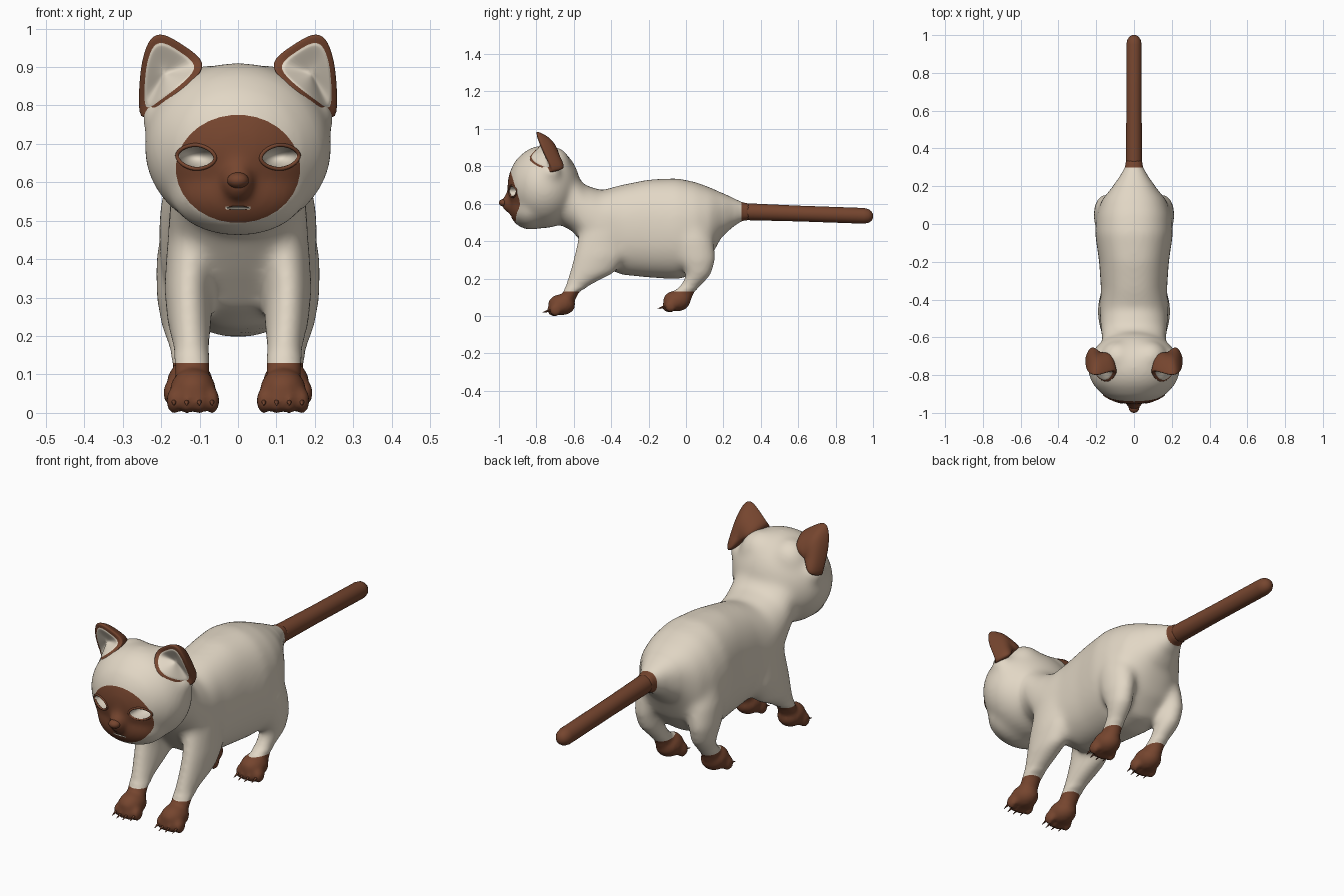
import bpy, bmesh, math
from mathutils import Vector, Matrix
from mathutils.bvhtree import BVHTree

if "Cube" in bpy.data.objects:
    bpy.data.objects.remove(bpy.data.objects["Cube"])


def material(name, rgb):
    m = bpy.data.materials.new(name)
    m.use_nodes = True
    m.diffuse_color = (*rgb, 1)
    bsdf = m.node_tree.nodes["Principled BSDF"]
    bsdf.inputs["Base Color"].default_value = (*rgb, 1)
    bsdf.inputs["Roughness"].default_value = 0.8
    return m


CREAM = material("cream fur", (0.76, 0.68, 0.56))
BROWN = material("brown fur", (0.18, 0.06, 0.028))
X, Y, Z = Vector((1, 0, 0)), Vector((0, 1, 0)), Vector((0, 0, 1))


def to_object(bm, name, mats):
    bmesh.ops.recalc_face_normals(bm, faces=bm.faces)
    for f in bm.faces:
        f.smooth = True
    me = bpy.data.meshes.new(name)
    bm.to_mesh(me)
    bm.free()
    ob = bpy.data.objects.new(name, me)
    bpy.context.collection.objects.link(ob)
    for m in mats:
        me.materials.append(m)
    return ob


def bake(ob):
    """Replace the mesh by its modified result."""
    bpy.context.view_layer.update()
    dg = bpy.context.evaluated_depsgraph_get()
    ob_mesh = bpy.data.meshes.new_from_object(ob.evaluated_get(dg))
    ob.modifiers.clear()
    ob.data = ob_mesh


def ring(c, u, v, n=32, power=2.0):
    pts = []
    for i in range(n):
        a = 2 * math.pi * i / n
        cu, sv = math.cos(a), math.sin(a)
        e = 2 / power
        pts.append(Vector(c) + u * math.copysign(abs(cu) ** e, cu)
                   + v * math.copysign(abs(sv) ** e, sv))
    return pts


def loft(bm, rings, bands=None):
    rows = [[bm.verts.new(p) for p in r] for r in rings]
    n = len(rows[0])
    for k in range(len(rows) - 1):
        for i in range(n):
            j = (i + 1) % n
            f = bm.faces.new((rows[k][i], rows[k][j], rows[k + 1][j], rows[k + 1][i]))
            f.material_index = bands[k] if bands else 0
    for row, k in ((rows[0], 0), (rows[-1], -1)):
        f = bm.faces.new(row)
        f.material_index = bands[k] if bands else 0


def ball(bm, c, r, turn=0):
    mat = Matrix.Translation(c) @ Matrix.Rotation(turn, 4, 'Y') @ Matrix.Diagonal((*r, 1))
    bmesh.ops.create_uvsphere(bm, u_segments=32, v_segments=20, radius=1, matrix=mat)


def soften(bm, verts, times):
    for _ in range(times):
        bmesh.ops.smooth_vert(bm, verts=verts, factor=0.5,
                              use_axis_x=True, use_axis_y=True, use_axis_z=True)


# Torso and neck: y, top, bottom, half width
skin = bmesh.new()
torso = [(-0.70, 0.80, 0.50, 0.15), (-0.61, 0.775, 0.455, 0.17), (-0.54, 0.70, 0.37, 0.178),
         (-0.45, 0.672, 0.27, 0.182), (-0.35, 0.70, 0.22, 0.175), (-0.2, 0.73, 0.205, 0.185),
         (-0.05, 0.737, 0.195, 0.207), (0.05, 0.717, 0.22, 0.2), (0.13, 0.687, 0.31, 0.17),
         (0.19, 0.66, 0.42, 0.12), (0.25, 0.632, 0.475, 0.077), (0.30, 0.608, 0.508, 0.048),
         (0.34, 0.602, 0.512, 0.044)]
loft(skin, [ring((0, y, (t + b) / 2), X * w, Z * (t - b) / 2, power=2.3) for y, t, b, w in torso])

# Head, jaw and nose bridge
ball(skin, (0, -0.76, 0.69), (0.245, 0.195, 0.222))
ball(skin, (0, -0.83, 0.575), (0.18, 0.115, 0.115))
ball(skin, (0, -0.943, 0.603), (0.042, 0.043, 0.052))
ball(skin, (0, -0.93, 0.64), (0.032, 0.032, 0.06))

# Legs: height, front, back, centre x, half width
front_leg = [(0.07, -0.69, -0.60, 0.118, 0.044), (0.13, -0.655, -0.57, 0.12, 0.045),
             (0.18, -0.64, -0.48, 0.122, 0.05), (0.23, -0.625, -0.38, 0.126, 0.058),
             (0.32, -0.60, -0.32, 0.13, 0.062), (0.45, -0.57, -0.32, 0.12, 0.065)]
rear_leg = [(0.07, -0.07, 0.02, 0.128, 0.04), (0.13, -0.06, 0.045, 0.13, 0.04),
            (0.18, -0.02, 0.10, 0.137, 0.047), (0.22, 0.0, 0.135, 0.145, 0.054),
            (0.30, -0.04, 0.16, 0.15, 0.063), (0.40, -0.07, 0.15, 0.138, 0.076),
            (0.50, -0.06, 0.115, 0.122, 0.074)]
paws = [("front", 0.117, -0.665, 0.0), ("rear", 0.125, -0.05, 0.02)]
for side in (-1, 1):
    # Crown corner and cheek under each ear
    ball(skin, (side * 0.08, -0.71, 0.80), (0.1, 0.095, 0.106))
    ball(skin, (side * 0.205, -0.725, 0.765), (0.046, 0.055, 0.055))
    for leg in (front_leg, rear_leg):
        loft(skin, [ring((side * x, (f + b) / 2, z), X * w, Y * (b - f) / 2)
                    for z, f, b, x, w in leg])
    for name, x, y, lift in paws:
        ball(skin, (side * x, y, lift + 0.06), (0.06, 0.073, 0.056))
        claws = bmesh.new()
        for t in (-1.5, -0.5, 0.5, 1.5):
            tx, ty = side * x + t * 0.033, y - 0.05 + abs(t) * 0.012
            ball(skin, (tx, ty, lift + 0.032), (0.02, 0.033, 0.034))
            aim = Vector((0, -1, -0.3)).to_track_quat('Z', 'Y').to_matrix().to_4x4()
            bmesh.ops.create_cone(claws, cap_ends=True, segments=8, radius1=0.009, radius2=0.001,
                                  depth=0.05,
                                  matrix=Matrix.Translation((tx, ty - 0.035, lift + 0.026)) @ aim)
        to_object(claws, f"{name}_claws_{'left' if side > 0 else 'right'}", [BROWN])

# Fuse into one soft skin
body = to_object(skin, "body", [CREAM, BROWN])
rm = body.modifiers.new("fuse", 'REMESH')
rm.mode, rm.voxel_size = 'VOXEL', 0.0095
bake(body)
bm = bmesh.new()
bm.from_mesh(body.data)
soften(bm, [v for v in bm.verts if v.co.z > 0.15 and -0.9 < v.co.y < 0.2], 22)
soften(bm, [v for v in bm.verts if v.co.y < -0.86 and v.co.z > 0.45], 6)
soften(bm, bm.verts, 3)
surface = BVHTree.FromBMesh(bm)
bm.to_mesh(body.data)
bm.free()


def face_y(x, z):
    return surface.ray_cast(Vector((x, -2, z)), Y)[0].y


# Eye sockets and mouth slit: centre, radii, tilt
hollows = [((s * 0.109, face_y(s * 0.109, 0.666), 0.666), (0.046, 0.1, 0.028), -s * 0.08)
           for s in (-1, 1)]
hollows.append(((0, face_y(0, 0.533), 0.533), (0.029, 0.02, 0.004), 0))
cut = bmesh.new()
for h in hollows:
    ball(cut, *h)
cutter = to_object(cut, "socket_cutter", [CREAM])
bo = body.modifiers.new("sockets", 'BOOLEAN')
bo.operation, bo.object, bo.solver = 'DIFFERENCE', cutter, 'EXACT'
bake(body)
bpy.data.objects.remove(cutter)
body.data.materials.clear()
for m in (CREAM, BROWN):
    body.data.materials.append(m)


def in_hollow(p):
    for c, r, turn in hollows:
        q = Matrix.Rotation(-turn, 3, 'Y') @ (p - Vector(c))
        if sum((q[i] / r[i]) ** 2 for i in range(3)) < 1.03:
            return True
    return False


# Coat markings: cut clean borders, then colour by region
MASK_Z, MASK_X, MASK_H = 0.635, 0.161, 0.14
TURNS = [2 * math.pi * i / 32 for i in range(32)]
bm = bmesh.new()
bm.from_mesh(body.data)


def slice_skin(co, no, pick):
    faces = [f for f in bm.faces if pick(f.calc_center_median())]
    edges = {e for f in faces for e in f.edges}
    verts = {v for f in faces for v in f.verts}
    bmesh.ops.bisect_plane(bm, geom=faces + list(edges) + list(verts), dist=1e-5,
                           plane_co=co, plane_no=no)


def in_mask(c):
    x, z = c.x / MASK_X, (c.z - MASK_Z) / MASK_H
    return c.y < -0.8 and max(x * math.cos(a) + z * math.sin(a) for a in TURNS) < 1


slice_skin((0, 0, 0.13), Z, lambda c: c.z < 0.16)
slice_skin((0, 0.298, 0), Y, lambda c: c.y > 0.27)
for a in TURNS:
    ex, ez = MASK_X * math.cos(a), MASK_Z + MASK_H * math.sin(a)
    normal = Vector((math.cos(a) / MASK_X, 0, math.sin(a) / MASK_H)).normalized()
    slice_skin((ex, 0, ez), normal,
               lambda c: c.y < -0.8 and abs(c.x - ex) < 0.06 and abs(c.z - ez) < 0.06)
for f in bm.faces:
    c = f.calc_center_median()
    brown = c.z < 0.13 or c.y > 0.298 or (in_mask(c) and not in_hollow(c))
    f.material_index = int(brown)
    f.smooth = True
bm.to_mesh(body.data)
bm.free()

# Nose tip
bm = bmesh.new()
ball(bm, (0, -0.972, 0.605), (0.028, 0.028, 0.021))
to_object(bm, "nose", [BROWN])

# Eyelids
for (cx, _, cz), r, turn in hollows[:2]:
    cu = bpy.data.curves.new("eyelid", 'CURVE')
    cu.dimensions, cu.bevel_depth, cu.bevel_resolution = '3D', 0.005, 2
    sp = cu.splines.new('POLY')
    sp.points.add(27)
    for i, p in enumerate(ring((0, 0, 0), X * 0.05, Z * 0.031, 28, 1.8)):
        p = Matrix.Rotation(turn, 3, 'Y') @ p
        sp.points[i].co = (cx + p.x, face_y(cx + p.x, cz + p.z), cz + p.z, 1)
    sp.use_cyclic_u = True
    cu.materials.append(BROWN)
    lid = bpy.data.objects.new("eyelid_" + ("left" if cx > 0 else "right"), cu)
    bpy.context.collection.objects.link(lid)

# Ears: rim outline, hollow cream inside, domed brown back
outline = [(0.078, -0.77, 0.91), (0.145, -0.79, 0.956), (0.195, -0.805, 0.987),
           (0.228, -0.80, 0.978), (0.249, -0.78, 0.92), (0.256, -0.75, 0.85),
           (0.258, -0.70, 0.755), (0.215, -0.79, 0.79), (0.17, -0.84, 0.822), (0.12, -0.842, 0.862)]
for side in (-1, 1):
    rim = [Vector((side * x, y, z)) for x, y, z in outline]
    mid = sum(rim, Vector()) / len(rim)
    deep, back = mid + Y * 0.03, Vector((side * 0.17, -0.662, 0.825))
    rim = [mid.lerp(p, 1.04) for p in rim]
    inner = [p.lerp(mid, 0.27) for p in rim]
    rings = [[p.lerp(deep, 0.8) for p in inner], [p.lerp(deep, 0.3) for p in inner], inner,
             [p + Y * 0.004 for p in inner], rim, [p + Y * 0.015 for p in rim],
             [p.lerp(back, 0.22) + Y * 0.052 for p in rim],
             [p.lerp(back, 0.6) + Y * 0.036 for p in rim]]
    bm = bmesh.new()
    loft(bm, rings, [0, 0, 0, 1, 1, 1, 1])
    ear = to_object(bm, "ear_" + ("left" if side > 0 else "right"), [CREAM, BROWN])
    sub = ear.modifiers.new("round", 'SUBSURF')
    sub.levels = sub.render_levels = 2

# Tail: y, radius
bm = bmesh.new()
tail = [(0.31, 0.044), (0.34, 0.045), (0.6, 0.042), (0.95, 0.042), (0.975, 0.037), (0.992, 0.025), (1.0, 0.01)]
loft(bm, [ring((0, y, 0.558 - 0.035 * (y - 0.3)), X * r * 0.96, Z * r, 24) for y, r in tail])
to_object(bm, "tail", [BROWN])
